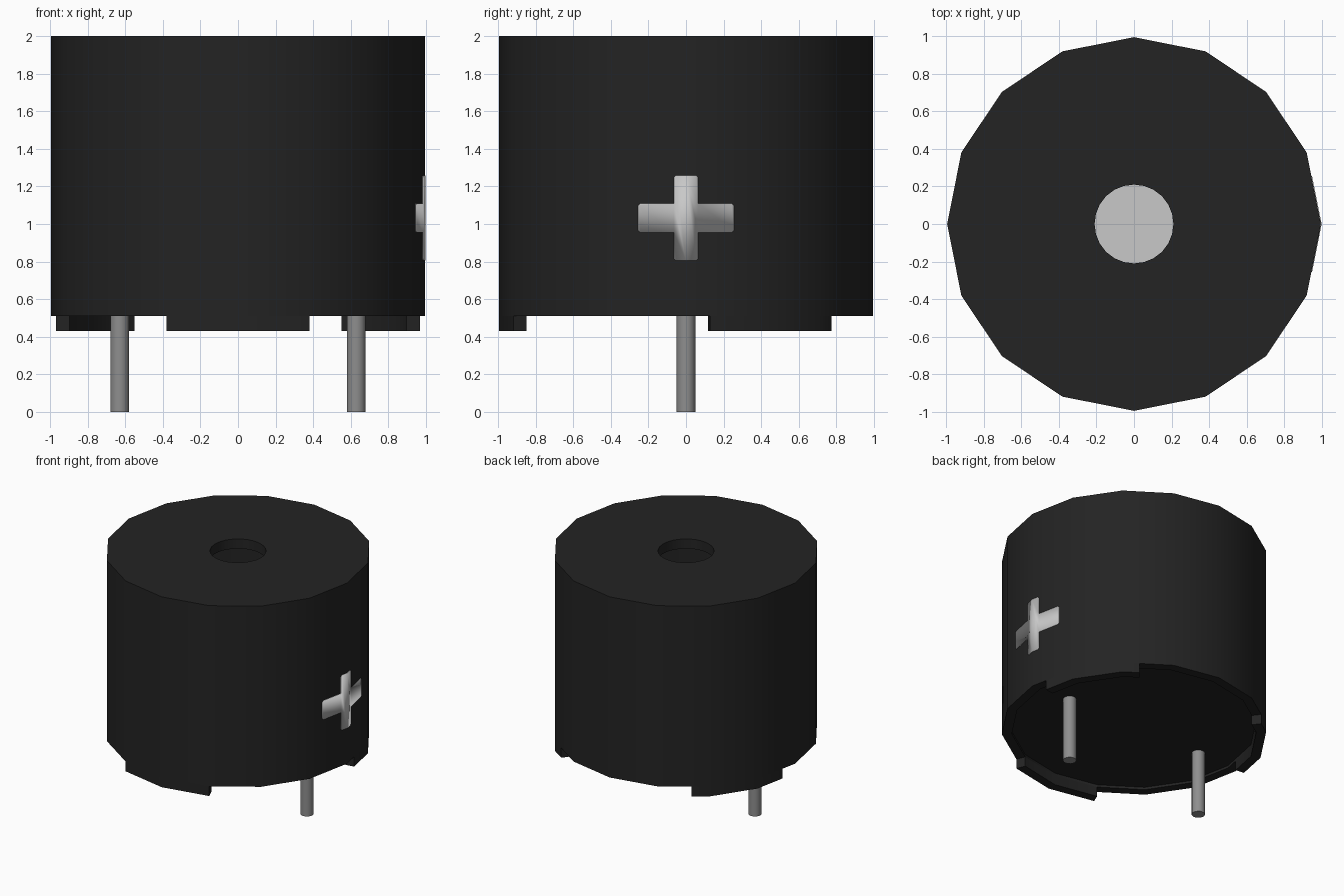
import bpy, bmesh, math

if "Cube" in bpy.data.objects:
    bpy.data.objects.remove(bpy.data.objects["Cube"], do_unlink=True)

SIDES, R, R_IN = 16, 0.995, 0.92      # case facets, outer and inner radius
Z_RIM, Z_TOP = 0.51, 2.0
STEP = math.tau / SIDES


def material(name, v, rough=0.6):
    m = bpy.data.materials.new(name)
    m.use_nodes = True
    m.diffuse_color = (v, v, v, 1)
    bsdf = m.node_tree.nodes["Principled BSDF"]
    bsdf.inputs["Base Color"].default_value = (v, v, v, 1)
    bsdf.inputs["Roughness"].default_value = rough
    return m


BLACK = material("black plastic", 0.017)
LIGHT = material("light grey", 0.58)
METAL = material("pin grey", 0.27)


def finish(name, bm, mat):
    bmesh.ops.recalc_face_normals(bm, faces=bm.faces)
    mesh = bpy.data.meshes.new(name)
    bm.to_mesh(mesh)
    bm.free()
    mesh.materials.append(mat)
    ob = bpy.data.objects.new(name, mesh)
    bpy.context.collection.objects.link(ob)
    bpy.ops.object.select_all(action="DESELECT")
    ob.select_set(True)
    bpy.context.view_layer.objects.active = ob
    bpy.ops.object.shade_smooth_by_angle(angle=math.radians(30))
    return ob


def ring(bm, n, r, z):
    return [bm.verts.new((r * math.cos(math.tau * i / n), r * math.sin(math.tau * i / n), z))
            for i in range(n)]


def bridge(bm, a, b):
    n = len(a)
    for i in range(n):
        j = (i + 1) % n
        bm.faces.new((a[i], a[j], b[j], b[i]))


def annulus(bm, a, b):
    """Fill between two flat rings with different vertex counts."""
    edges = []
    for loop in (a, b):
        for i, v in enumerate(loop):
            w = loop[(i + 1) % len(loop)]
            edges.append(bm.edges.get((v, w)) or bm.edges.new((v, w)))
    bmesh.ops.triangle_fill(bm, edges=edges, use_beauty=True)


def cylinder(name, n, r, z0, z1, mat, x=0):
    bm = bmesh.new()
    a, b = ring(bm, n, r, z0), ring(bm, n, r, z1)
    bridge(bm, a, b)
    bm.faces.new(a)
    bm.faces.new(b)
    ob = finish(name, bm, mat)
    ob.location.x = x
    return ob


# Hollow faceted case with a round sound hole in the top
bm = bmesh.new()
out_low, out_top = ring(bm, SIDES, R, Z_RIM), ring(bm, SIDES, R, Z_TOP)
hole_top, hole_low = ring(bm, 24, 0.21, Z_TOP), ring(bm, 24, 0.21, 1.92)
in_top, in_low = ring(bm, SIDES, R_IN, 1.92), ring(bm, SIDES, R_IN, Z_RIM)
bridge(bm, out_low, out_top)
bridge(bm, hole_top, hole_low)
bridge(bm, in_top, in_low)
bridge(bm, in_low, out_low)
annulus(bm, out_top, hole_top)
annulus(bm, hole_low, in_top)
finish("case", bm, BLACK)

# Diaphragm under the sound hole, and the recessed base
cylinder("diaphragm", SIDES, R_IN - 0.005, 1.26, 1.3, LIGHT)
cylinder("base_plate", SIDES, R_IN, 0.53, 0.6, BLACK)

# Pins
for side, x in (("left", 0.63), ("right", -0.63)):
    cylinder(side + "_pin", 16, 0.05, 0, 0.56, METAL, x)


# Three feet that follow the facets of the rim
def rim_point(angle, r, z):
    d = r * math.cos(STEP / 2) / math.cos(angle % STEP - STEP / 2)
    return (d * math.cos(angle), d * math.sin(angle), z)


def foot(name, centre):
    lo, hi = centre - 22.5, centre + 22.5
    degs = [lo] + [k * 22.5 for k in range(-8, 9) if lo + 1 < k * 22.5 < hi - 1] + [hi]
    bm = bmesh.new()
    sections = []
    for d in degs:
        a = math.radians(d)
        sections.append([bm.verts.new(rim_point(a, r, z)) for r, z in
                         ((R_IN, 0.43), (R, 0.43), (R, Z_RIM), (R_IN, Z_RIM))])
    for a, b in zip(sections, sections[1:]):
        bridge(bm, a, b)
    bm.faces.new(sections[0])
    bm.faces.new(sections[-1])
    finish(name, bm, BLACK)


for name, centre in (("front_foot", -90), ("back_left_foot", 30), ("back_right_foot", 150)):
    foot(name, centre)

# Plus mark folded over the case edge at +x
ZC = 1.032
quarter = [(0, -0.227), (0.053, -0.227), (0.065, -0.215), (0.065, -0.078),
           (0.243, -0.078), (0.255, -0.066)]
half = quarter + [(y, -z) for y, z in reversed(quarter)]
bm = bmesh.new()
for s in (1, -1):
    bm.faces.new([bm.verts.new((R + 0.004 - y * math.tan(STEP / 2), s * y, ZC + z))
                  for y, z in half[::s]])
bmesh.ops.remove_doubles(bm, verts=bm.verts, dist=1e-5)
mark = finish("plus_mark", bm, LIGHT)
if mark.data.polygons[0].normal.x < 0:
    mark.data.flip_normals()
thick = mark.modifiers.new("thickness", "SOLIDIFY")
thick.thickness = 0.006
thick.offset = -1
